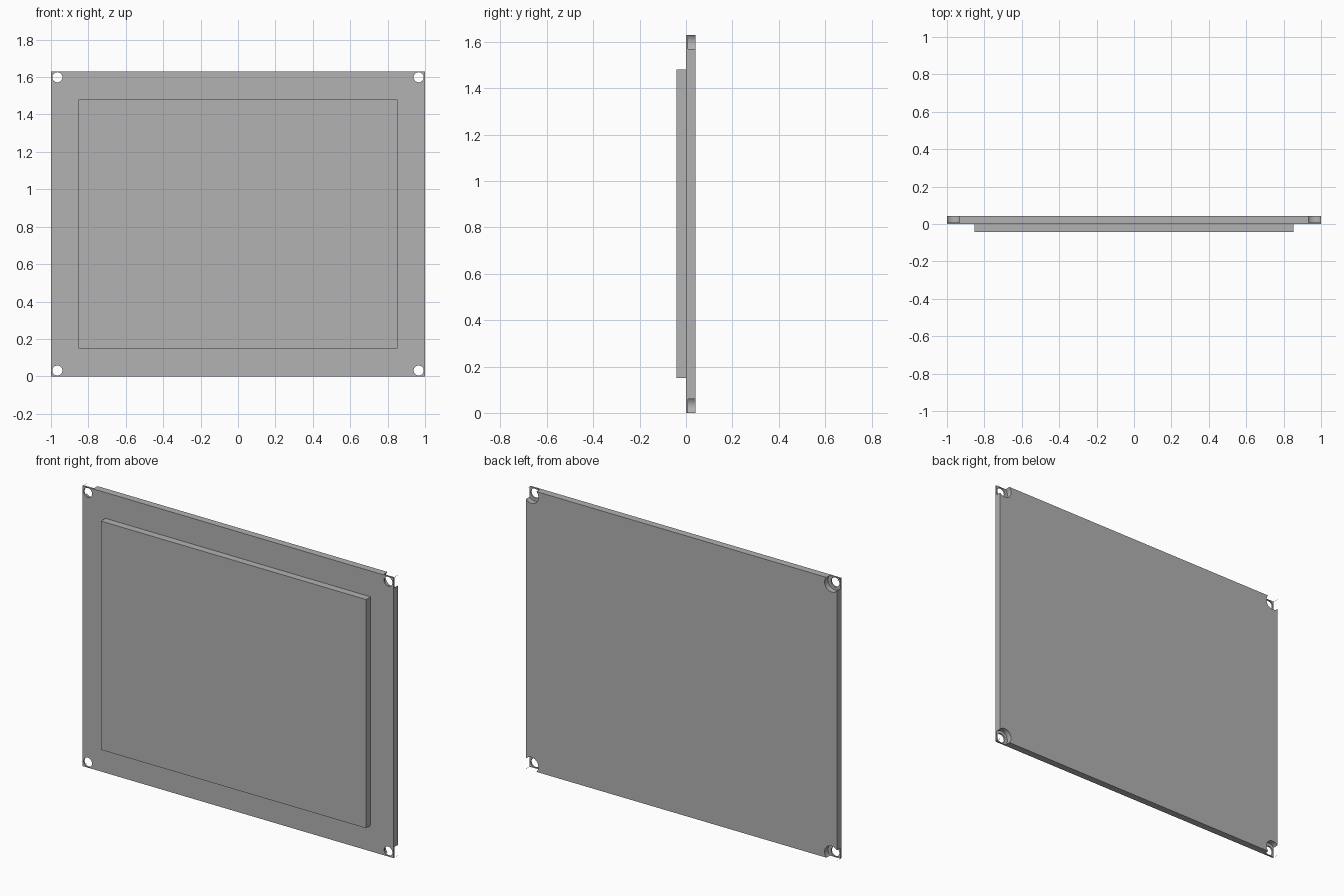
import bpy
import math

if "Cube" in bpy.data.objects:
    bpy.data.objects.remove(bpy.data.objects["Cube"])

WIDTH, HEIGHT, HALF = 2.0, 1.63, 0.0415

grey = bpy.data.materials.new("mid_grey")
grey.diffuse_color = (0.445, 0.445, 0.445, 1)
grey.use_nodes = True
grey.node_tree.nodes["Principled BSDF"].inputs["Base Color"].default_value = grey.diffuse_color


def box(name, x0, x1, y0, y1, z0, z1):
    bpy.ops.mesh.primitive_cube_add(
        size=1, location=((x0 + x1) / 2, (y0 + y1) / 2, (z0 + z1) / 2))
    ob = bpy.context.object
    ob.name = name
    ob.scale = (x1 - x0, y1 - y0, z1 - z0)
    bpy.ops.object.transform_apply(location=True, rotation=False, scale=True)
    ob.data.materials.append(grey)
    return ob


def drill(target, x, z, radius, y0, y1):
    """Cut a round hole along y through the target."""
    bpy.ops.mesh.primitive_cylinder_add(
        vertices=32, radius=radius, depth=y1 - y0,
        location=(x, (y0 + y1) / 2, z), rotation=(math.pi / 2, 0, 0))
    cutter = bpy.context.object
    cutter.hide_render = True
    cutter.data.materials.append(grey)
    mod = target.modifiers.new("drill", 'BOOLEAN')
    mod.operation = 'DIFFERENCE'
    mod.solver = 'EXACT'
    mod.object = cutter
    bpy.context.view_layer.objects.active = target
    bpy.ops.object.modifier_apply(modifier=mod.name)
    bpy.data.objects.remove(cutter)


# Mounting plate with a raised front panel
plate = box("mounting_plate", -WIDTH / 2, WIDTH / 2, 0, HALF, 0, HEIGHT)
box("raised_panel", -0.853, 0.853, -HALF, 0, 0.15, 1.48)

# Corner screw holes, each with a wide counterbore from the back
for x in (-0.966, 0.966):
    for z in (0.031, HEIGHT - 0.031):
        drill(plate, x, z, 0.0455, 0.009, 0.1)
        drill(plate, x, z, 0.027, -0.1, 0.1)

# Smooth hole walls, keep edges sharp
bpy.ops.object.select_all(action='DESELECT')
plate.select_set(True)
bpy.context.view_layer.objects.active = plate
bpy.ops.object.shade_smooth_by_angle(angle=math.radians(30))
